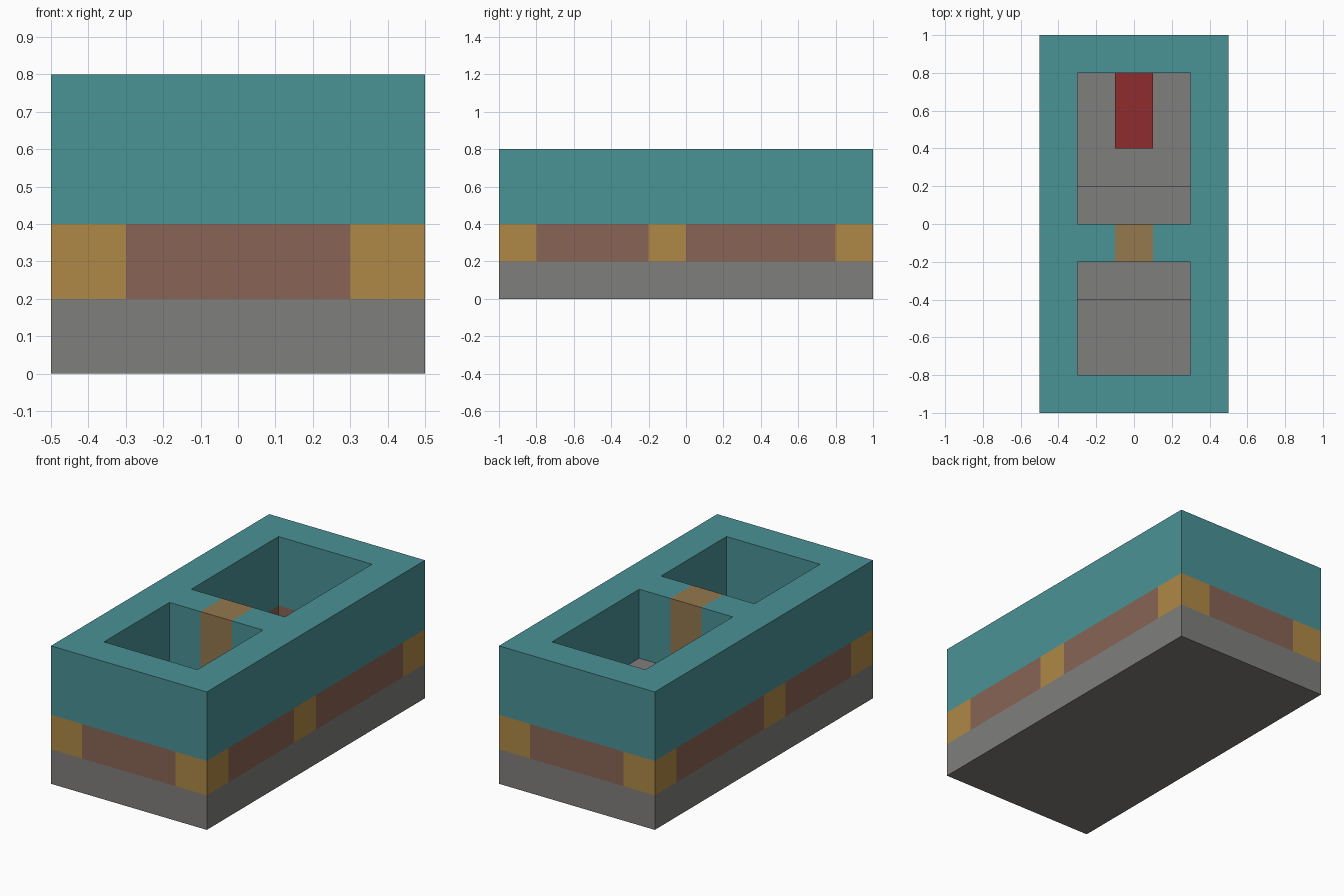
import bpy
import bmesh
from mathutils import Vector

cube = bpy.data.objects.get("Cube")
if cube:
    bpy.data.objects.remove(cube, do_unlink=True)


def material(name, rgb):
    """Flat material from 0-255 display values."""
    linear = [((c / 255 + 0.055) / 1.055) ** 2.4 for c in rgb]
    mat = bpy.data.materials.new(name)
    mat.use_nodes = True
    mat.diffuse_color = (*linear, 1)
    mat.node_tree.nodes["Principled BSDF"].inputs["Base Color"].default_value = (*linear, 1)
    return mat


stone = material("grey stone", (127, 126, 124))
brick = material("brown brick", (137, 100, 85))
timber = material("golden timber", (175, 137, 70))
plaster = material("teal plaster", (74, 146, 150))
wood = material("tan wood", (147, 120, 78))
cloth = material("red cloth", (144, 44, 46))


def blocks(name, mat, boxes):
    """One object from axis-aligned boxes given as (x range, y range, z range)."""
    bm = bmesh.new()
    for spans in boxes:
        low, high = (Vector(corner) for corner in zip(*spans))
        verts = bmesh.ops.create_cube(bm, size=1)["verts"]
        bmesh.ops.scale(bm, vec=high - low, verts=verts)
        bmesh.ops.translate(bm, vec=(low + high) / 2, verts=verts)
    mesh = bpy.data.meshes.new(name)
    bm.to_mesh(mesh)
    bm.free()
    mesh.materials.append(mat)
    obj = bpy.data.objects.new(name, mesh)
    bpy.context.collection.objects.link(obj)
    return obj


# Shared layout: wall strips in plan and the three height bands
full_x, left_x, right_x = (-0.5, 0.5), (0.3, 0.5), (-0.5, -0.3)
inner_x, centre_x = (-0.3, 0.3), (-0.1, 0.1)
side_xs = (left_x, right_x)
front_y, middle_y, back_y = (-1, -0.8), (-0.2, 0), (0.8, 1)
front_room_y, back_room_y = (-0.8, -0.2), (0, 0.8)
base_z, lower_z, upper_z = (0, 0.2), (0.2, 0.4), (0.4, 0.8)
half_centre = ((-0.3, -0.1), (0.1, 0.3))

# Foundation slab, also the floor of both rooms
blocks("foundation", stone, [(full_x, (-1, 1), base_z)])

# Timber posts at the corners and at the ends of the dividing wall
blocks("posts", timber, [(x, y, lower_z) for x in side_xs
                         for y in (front_y, middle_y, back_y)])

# Brick infill between the posts
blocks("lower_walls", brick,
       [(inner_x, y, lower_z) for y in (front_y, back_y)]
       + [(x, y, lower_z) for x in side_xs for y in (front_room_y, back_room_y)]
       + [(x, middle_y, lower_z) for x in half_centre])

# Plastered upper walls and divider
blocks("upper_walls", plaster,
       [(full_x, y, upper_z) for y in (front_y, back_y)]
       + [(x, (-0.8, 0.8), upper_z) for x in side_xs]
       + [(x, middle_y, upper_z) for x in half_centre])

# Wooden panel in the divider
blocks("divider_panel", wood, [(centre_x, middle_y, (0.2, 0.8))])

# Stone steps on each side of the divider
blocks("front_step", stone, [(inner_x, (-0.4, -0.2), lower_z)])
blocks("back_step", stone, [(inner_x, (0, 0.2), lower_z)])

# Bed against the back wall
blocks("bed", cloth, [(centre_x, (0.4, 0.8), lower_z)])
